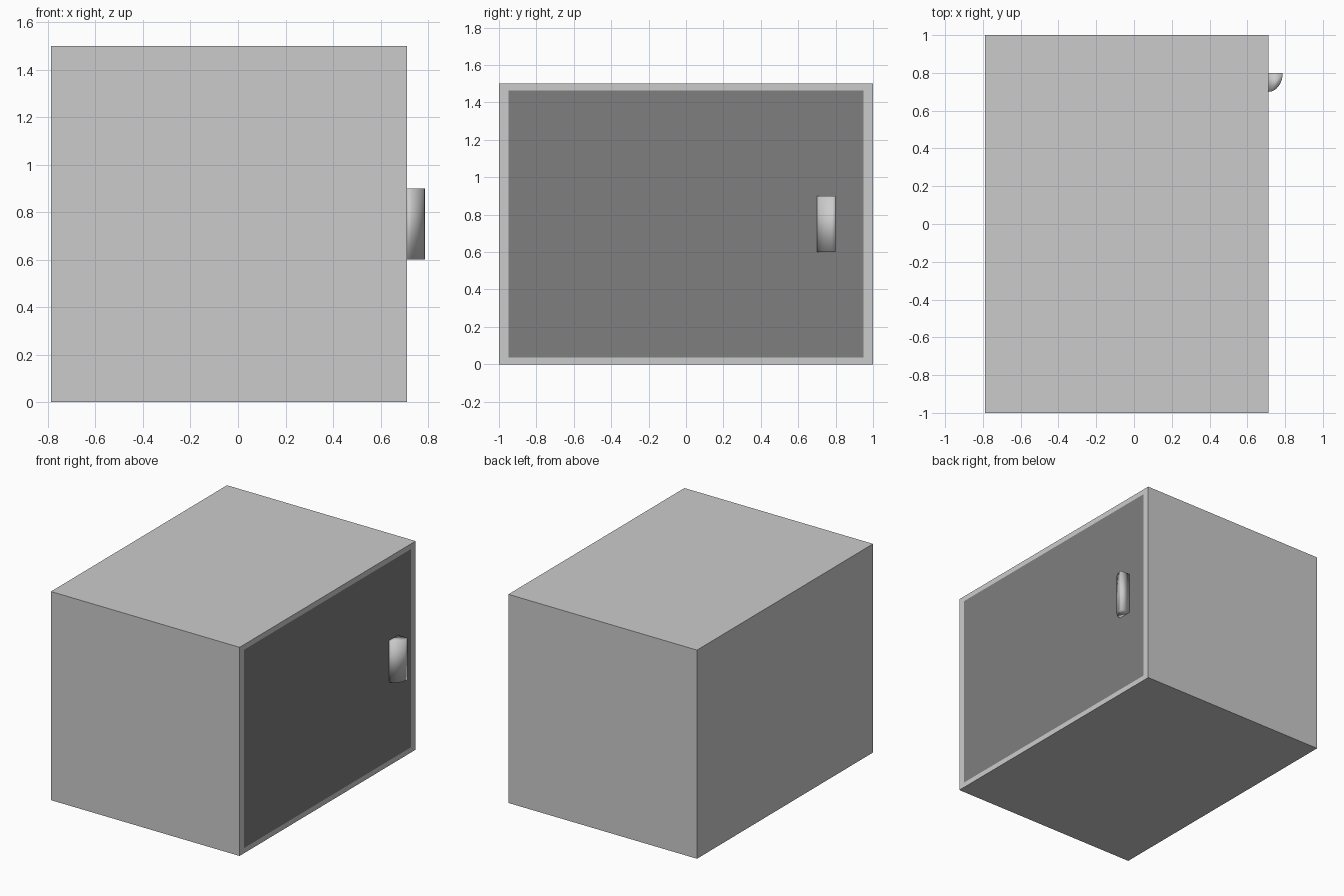
import bpy, bmesh
from math import sin, cos, pi
from mathutils import Matrix

if "Cube" in bpy.data.objects:
    bpy.data.objects.remove(bpy.data.objects["Cube"])

DEPTH, WIDTH, HEIGHT = 1.5, 2.0, 1.5
HANDLE_OUT = 0.075
FRONT_X = (DEPTH - HANDLE_OUT) / 2          # x of the door side
BACK_X = FRONT_X - DEPTH


def finish(name, bm):
    bmesh.ops.recalc_face_normals(bm, faces=bm.faces[:])
    mesh = bpy.data.meshes.new(name)
    bm.to_mesh(mesh)
    bm.free()
    obj = bpy.data.objects.new(name, mesh)
    bpy.context.collection.objects.link(obj)
    return obj


def material(name, grey):
    mat = bpy.data.materials.new(name)
    mat.diffuse_color = (grey, grey, grey, 1)
    mat.use_nodes = True
    mat.node_tree.nodes["Principled BSDF"].inputs["Base Color"].default_value = mat.diffuse_color
    return mat


# Cabinet: box with a flush dark panel inset in the +x side
bm = bmesh.new()
bmesh.ops.create_cube(bm, size=1, matrix=Matrix.Translation(
    ((FRONT_X + BACK_X) / 2, 0, HEIGHT / 2)) @ Matrix.Diagonal((DEPTH, WIDTH, HEIGHT, 1)))
bm.normal_update()
panel = max(bm.faces, key=lambda f: f.calc_center_median().x)
bmesh.ops.inset_individual(bm, faces=[panel], thickness=0.03)
for v in panel.verts:
    v.co.y = 0.95 * WIDTH / 2 * (1 if v.co.y > 0 else -1)
    v.co.z = HEIGHT / 2 * (1 + (0.95 if v.co.z > HEIGHT / 2 else -0.95))
panel.material_index = 1
cabinet = finish("cabinet", bm)
cabinet.data.materials.append(material("cabinet_grey", 0.8))
cabinet.data.materials.append(material("dark_panel", 0.21))

# Handle: quarter-ellipse profile extruded upwards
bm = bmesh.new()
steps = 8
profile = [(FRONT_X, 0.8)]
for i in range(steps + 1):
    a = pi / 2 * i / steps
    profile.append((FRONT_X + HANDLE_OUT * sin(a), 0.8 - 0.1 * cos(a)))
base = bm.faces.new([bm.verts.new((x, y, 0.6)) for x, y in profile])
top = bmesh.ops.extrude_face_region(bm, geom=[base], use_keep_orig=True)["geom"]
bmesh.ops.translate(bm, vec=(0, 0, 0.3),
                    verts=[g for g in top if isinstance(g, bmesh.types.BMVert)])
for f in bm.faces:
    f.smooth = True
finish("handle", bm)
